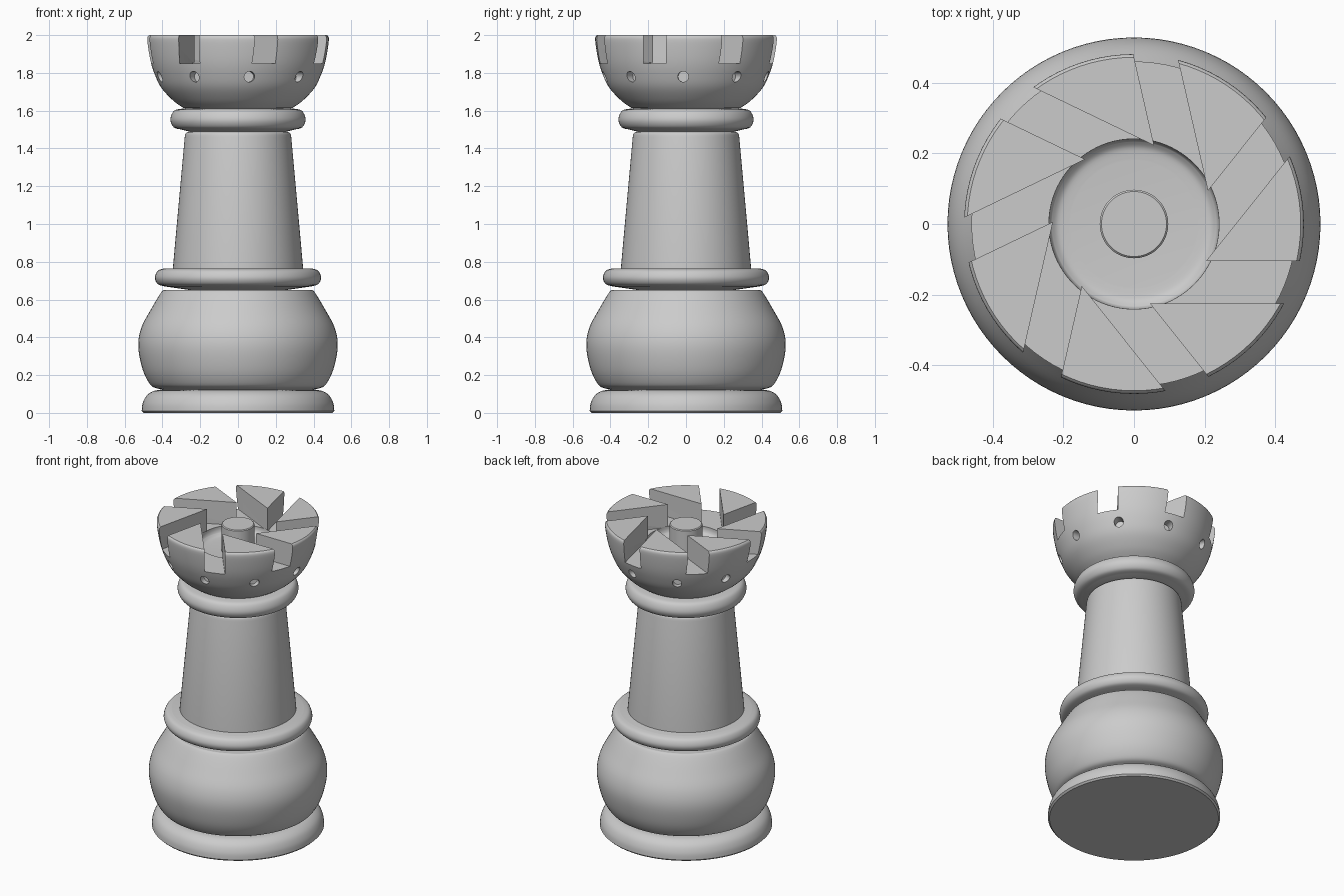
import bpy, bmesh, math
from mathutils import Matrix, Vector

if "Cube" in bpy.data.objects:
    bpy.data.objects.remove(bpy.data.objects["Cube"], do_unlink=True)

SEGMENTS = 96
GREY = (0.6, 0.6, 0.6, 1)
grey = bpy.data.materials.new("plain grey")
grey.use_nodes = True
grey.diffuse_color = GREY
grey.node_tree.nodes["Principled BSDF"].inputs["Base Color"].default_value = GREY


def rounded(points, steps=5):
    """Smooth curve through (radius, height) points."""
    pts = [Vector(p) for p in points]
    ends = [pts[0]] + pts + [pts[-1]]
    curve = []
    for a, b, c, d in zip(ends, ends[1:], ends[2:], ends[3:]):
        for i in range(steps):
            t = i / steps
            curve.append(0.5 * (2 * b + (c - a) * t + (2 * a - 5 * b + 4 * c - d) * t * t
                                + (3 * b - a - 3 * c + d) * t ** 3))
    return [tuple(p) for p in curve] + [tuple(pts[-1])]


def make_object(name, bm):
    bmesh.ops.recalc_face_normals(bm, faces=bm.faces)
    mesh = bpy.data.meshes.new(name)
    bm.to_mesh(mesh)
    bm.free()
    mesh.materials.append(grey)
    obj = bpy.data.objects.new(name, mesh)
    bpy.context.collection.objects.link(obj)
    return obj


def lathe(name, outline):
    """Closed solid turned around z; the ends are joined to the axis."""
    path = [(0, outline[0][1])] + outline + [(0, outline[-1][1])]
    bm = bmesh.new()
    verts = [bm.verts.new((r, 0, z)) for r, z in path]
    edges = [bm.edges.new(pair) for pair in zip(verts, verts[1:])]
    bmesh.ops.spin(bm, geom=verts + edges, axis=(0, 0, 1), cent=(0, 0, 0),
                   angle=math.tau, steps=SEGMENTS, use_duplicate=False)
    bmesh.ops.remove_doubles(bm, verts=bm.verts, dist=0.0004)
    return make_object(name, bm)


def smooth(obj):
    bpy.ops.object.select_all(action='DESELECT')
    obj.select_set(True)
    bpy.context.view_layer.objects.active = obj
    bpy.ops.object.shade_smooth_by_angle(angle=math.radians(32))


def cut(obj, cutter):
    bpy.context.view_layer.objects.active = obj
    cutter.hide_render = True
    mod = obj.modifiers.new("cut", 'BOOLEAN')
    mod.operation = 'DIFFERENCE'
    mod.solver = 'EXACT'
    mod.object = cutter
    bpy.ops.object.modifier_apply(modifier=mod.name)
    bpy.data.objects.remove(cutter, do_unlink=True)


# Turned parts from the floor up
parts = [
    lathe("base", [(0.5, 0)] + rounded([(0.51, 0.01), (0.505, 0.05), (0.485, 0.09),
                                       (0.45, 0.115), (0.41, 0.122)])),
    lathe("belly", [(0.4, 0.122)] + rounded([(0.43, 0.13), (0.465, 0.15), (0.505, 0.23),
          (0.528, 0.35), (0.512, 0.45), (0.46, 0.55), (0.405, 0.64), (0.385, 0.65)])),
    lathe("lower_collar", [(0.25, 0.65)] + rounded([(0.39, 0.67), (0.425, 0.682), (0.44, 0.715),
                                                   (0.425, 0.752), (0.39, 0.765)])),
    lathe("column", [(0.345, 0.74), (0.345, 0.765)]
          + rounded([(0.282, 1.46), (0.275, 1.482), (0.25, 1.49)])),
    lathe("upper_collar", [(0.24, 1.485)] + rounded([(0.3, 1.5), (0.34, 1.512), (0.358, 1.552),
                                                    (0.34, 1.598), (0.3, 1.61), (0.26, 1.612)])),
    lathe("centre_pin", [(0.097, 1.78), (0.097, 1.965), (0.092, 1.97)]),
]

# Bowl-shaped head with a shallow dish in its top
head = lathe("head", [(0.25, 1.605)]
             + rounded([(0.29, 1.615), (0.345, 1.655), (0.405, 1.72), (0.44, 1.79),
                        (0.465, 1.87), (0.481, 1.975), (0.472, 2.0)])
             + [(0.229, 2.0), (0.229, 1.855), (0.241, 1.855), (0.241, 1.835)]
             + rounded([(0.235, 1.815), (0.215, 1.8), (0.18, 1.795)]))

# Seven off-centre slots leave the swirling battlements
for i in range(7):
    bm = bmesh.new()
    turn = Matrix.Rotation(math.tau * i / 7, 4, 'Z')
    place = Matrix.Translation((0.4, -0.165, 2.0)) @ Matrix.Diagonal((0.8, 0.12, 0.3, 1))
    bmesh.ops.create_cube(bm, size=1, matrix=turn @ place)
    cut(head, make_object("slot_cutter", bm))

# Nine small drilled holes around the bowl
for i in range(9):
    bm = bmesh.new()
    turn = Matrix.Rotation(math.radians(40 * i - 2), 4, 'Z')
    place = Matrix.Translation((0.45, 0, 1.78)) @ Matrix.Rotation(math.pi / 2, 4, 'Y')
    bmesh.ops.create_cone(bm, cap_ends=True, segments=24, radius1=0.028, radius2=0.028,
                          depth=0.12, matrix=turn @ place)
    cut(head, make_object("hole_cutter", bm))

for part in parts + [head]:
    smooth(part)
